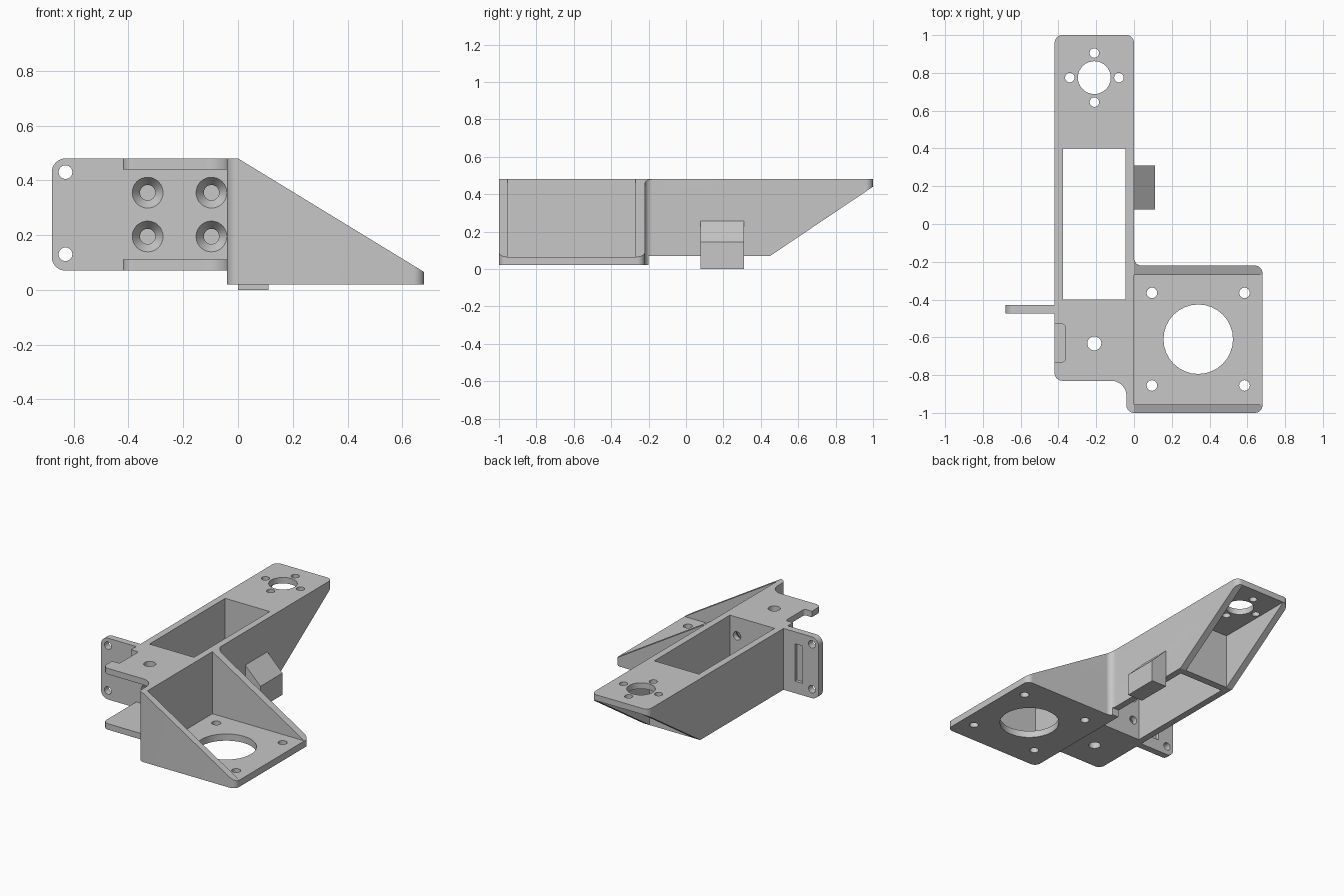
import bpy
import bmesh
from math import radians, tan, sin, cos, pi
from mathutils import Vector

old = bpy.data.objects.get("Cube")
if old:
    bpy.data.objects.remove(old)

grey = bpy.data.materials.new("plain grey")
grey.use_nodes = True
grey.diffuse_color = (0.57, 0.57, 0.57, 1)
grey.node_tree.nodes["Principled BSDF"].inputs["Base Color"].default_value = grey.diffuse_color


def rounded(corners, steps=8):
    """Fillet every (x, y, radius) corner of an outline, convex or concave."""
    out = []
    for i, (x, y, r) in enumerate(corners):
        p = Vector((x, y))
        if r == 0:
            out.append(p)
            continue
        a = (Vector(corners[i - 1][:2]) - p).normalized()
        b = (Vector(corners[(i + 1) % len(corners)][:2]) - p).normalized()
        half = a.angle(b) / 2
        centre = p + (a + b).normalized() * r / sin(half)
        start = p + a * r / tan(half) - centre
        end = p + b * r / tan(half) - centre
        for k in range(steps + 1):
            out.append(centre + start.lerp(end, k / steps).normalized() * r)
    return out


def place(axis, u, v, w):
    return {"x": (w, u, v), "y": (u, w, v), "z": (u, v, w)}[axis]


def loft(name, axis, low, high, w0, w1):
    """Solid between two matching outlines set across an axis."""
    bm = bmesh.new()
    a = [bm.verts.new(place(axis, p[0], p[1], w0)) for p in low]
    b = [bm.verts.new(place(axis, p[0], p[1], w1)) for p in high]
    bm.faces.new(a)
    bm.faces.new(b)
    for i in range(len(a)):
        bm.faces.new((a[i - 1], a[i], b[i], b[i - 1]))
    bmesh.ops.recalc_face_normals(bm, faces=bm.faces)
    mesh = bpy.data.meshes.new(name)
    bm.to_mesh(mesh)
    bm.free()
    ob = bpy.data.objects.new(name, mesh)
    bpy.context.collection.objects.link(ob)
    mesh.materials.append(grey)
    return ob


def prism(name, axis, outline, w0, w1):
    return loft(name, axis, outline, outline, w0, w1)


def circle(u, v, r, n=32):
    return [(u + r * cos(2 * pi * k / n), v + r * sin(2 * pi * k / n)) for k in range(n)]


def combine(tool, operation="DIFFERENCE"):
    """Apply a cutter or an added part to the bracket, then drop the tool."""
    mod = bracket.modifiers.new("combine", "BOOLEAN")
    mod.operation, mod.object, mod.solver = operation, tool, "EXACT"
    deps = bpy.context.evaluated_depsgraph_get()
    mesh = bpy.data.meshes.new_from_object(bracket.evaluated_get(deps))
    bracket.modifiers.clear()
    bracket.data = mesh
    bpy.data.objects.remove(tool)


def drill(axis, u, v, r, w0, w1):
    combine(prism("drill", axis, circle(u, v, r), w0, w1))


def cut_box(x0, x1, y0, y1, z0, z1):
    combine(prism("cutter", "z", [(x0, y0), (x1, y0), (x1, y1), (x0, y1)], z0, z1))


# Main body: arm and side tray share one outline
plan = rounded([(-.42, -.83, .04), (-.04, -.83, .08), (-.04, -1, .04), (.68, -1, .04),
                (.68, -.22, .04), (0, -.22, .04), (0, 1, .04), (-.42, 1, .04)])
bracket = prism("mounting_bracket", "z", plan, .02, .48)

# Arm underside and sloped rear end
cut_box(-.6, -.04, -1.1, 1.1, -.1, .07)
cut_box(-.05, .1, -.2, 1.1, -.1, .07)
combine(prism("rear_slope", "x",
              [(.45, -.1), (.45, .07), (1, .44), (1.1, .44), (1.1, -.1)], -.6, .1))
cut_box(-.375, -.045, .45, 1.1, -.1, .44)

# Tray slope and hollow
combine(prism("tray_slope", "y",
              [(0, .48), (0, .6), (.8, .6), (.8, .065), (.68, .065)], -1.1, -.1))
cut_box(0, .8, -.955, -.27, .065, .7)

# Arm window and front chamber with a notch in its upper plate
cut_box(-.375, -.045, -.4, .4, -.1, .6)
cut_box(-.6, -.04, -.9, -.475, .11, .44)
combine(prism("notch", "z", rounded([(-.5, -.73, 0), (-.365, -.73, .015),
                                     (-.365, -.53, .015), (-.5, -.53, 0)]), .4, .6))

# Side ear with a slot on its back
combine(prism("ear", "y", rounded([(-.4, .07, 0), (-.4, .48, 0), (-.68, .48, .05),
                                   (-.68, .07, .05)]), -.475, -.43), "UNION")
cut_box(-.56, -.505, -.452, -.425, .15, .4)
for z in (.13, .43):
    drill("y", -.63, z, .025, -.6, -.41)

# Wedge block on the right wall
block = prism("wedge_block", "y", [(0, 0), (.112, 0), (.112, .145), (0, .257)], .077, .31)

# Countersunk holes in the chamber wall
for x in (-.33, -.097):
    for z in (.195, .355):
        drill("y", x, z, .028, -.6, -.3)
        combine(loft("countersink", "y", circle(x, z, .0633), circle(x, z, .028),
                     -.485, -.435))

# Rear plate holes
drill("z", -.21, .775, .087, .3, .6)
for dx, dy in ((.13, 0), (-.13, 0), (0, .13), (0, -.13)):
    drill("z", -.21 + dx, .775 + dy, .025, .3, .6)

# Front plate hole, through both plates
drill("z", -.21, -.632, .037, -.1, .6)

# Tray floor holes
drill("z", .34, -.61, .184, -.1, .2)
for x in (.095, .585):
    for y in (-.855, -.365):
        drill("z", x, y, .028, -.1, .2)

# Smooth the curved walls, keep edges sharp
bpy.ops.object.select_all(action="DESELECT")
for ob in (bracket, block):
    ob.select_set(True)
bpy.context.view_layer.objects.active = bracket
bpy.ops.object.shade_smooth_by_angle(angle=radians(25))
